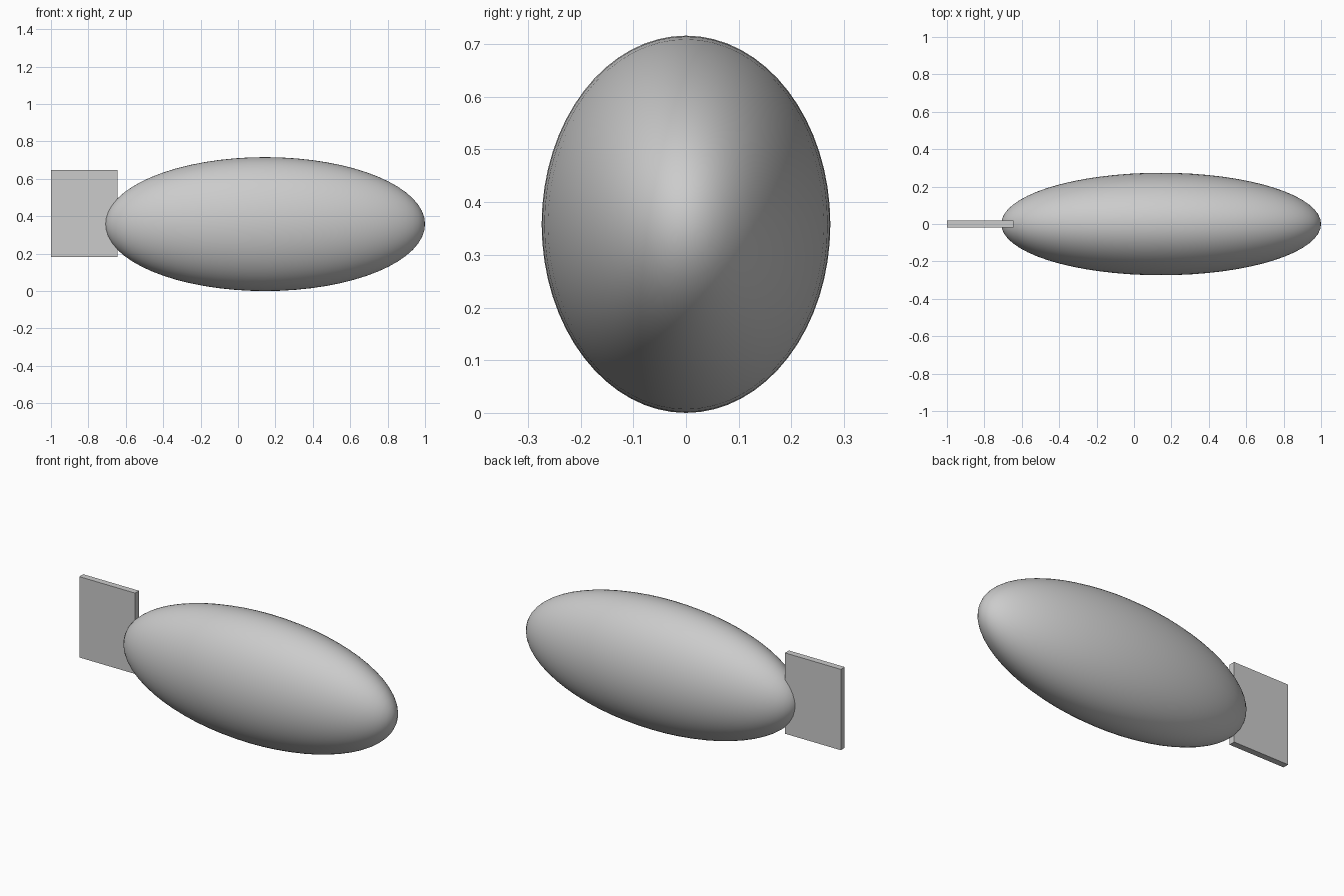
import bpy

cube = bpy.data.objects.get("Cube")
if cube:
    bpy.data.objects.remove(cube, do_unlink=True)

GREY = (0.6, 0.6, 0.6, 1.0)
grey = bpy.data.materials.new("plain_grey")
grey.use_nodes = True
grey.diffuse_color = GREY
grey.node_tree.nodes["Principled BSDF"].inputs["Base Color"].default_value = GREY


def finish(name, size):
    """Name, size and colour the newly added primitive."""
    obj = bpy.context.object
    obj.name = name
    obj.scale = size
    bpy.ops.object.transform_apply(location=False, rotation=False, scale=True)
    obj.data.materials.append(grey)
    return obj


# Smooth ellipsoid body, poles at the nose and tail
bpy.ops.mesh.primitive_uv_sphere_add(
    segments=64, ring_count=32, radius=1, location=(0.145, 0, 0.358), rotation=(0, 1.570796, 0))
bpy.ops.object.transform_apply(location=False, rotation=True, scale=False)
finish("body", (0.855, 0.274, 0.358))
bpy.ops.object.shade_smooth()

# Thin flat tail fin, set into the end of the body
bpy.ops.mesh.primitive_cube_add(size=1, location=(-0.822, 0, 0.415))
finish("tail_fin", (0.356, 0.036, 0.466))
